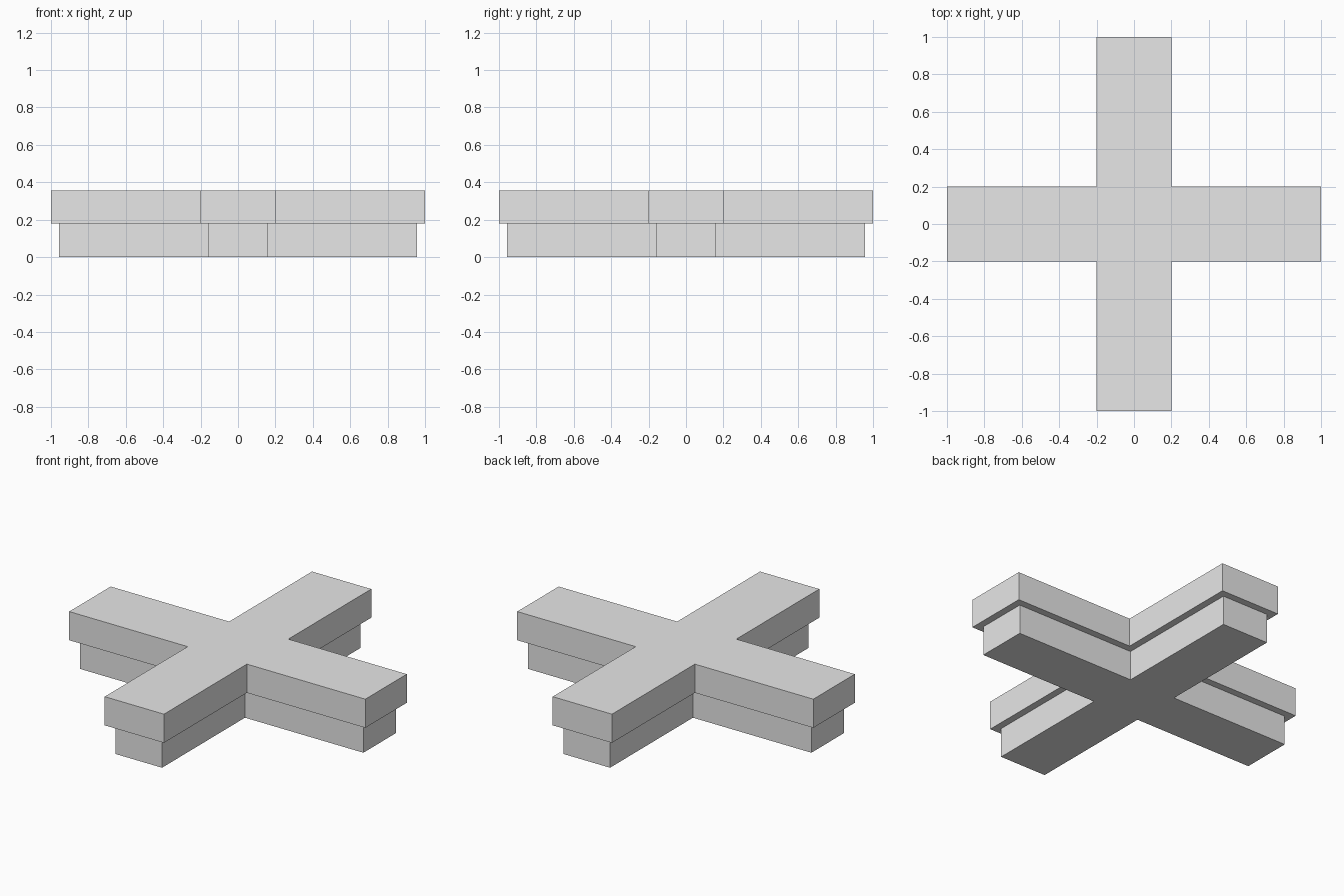
import bpy
import bmesh

if "Cube" in bpy.data.objects:
    bpy.data.objects.remove(bpy.data.objects["Cube"], do_unlink=True)

GREY = (0.8, 0.8, 0.8, 1.0)
grey = bpy.data.materials.new("plain_grey")
grey.use_nodes = True
grey.diffuse_color = GREY
grey.node_tree.nodes["Principled BSDF"].inputs["Base Color"].default_value = GREY


def cross_slab(name, reach, half_width, bottom, top):
    """Extrude a plus-shaped outline between two heights."""
    outline = []
    # One arm end and its inner corner, turned through four quarter turns
    arm = [(reach, -half_width), (reach, half_width), (half_width, half_width)]
    for _ in range(4):
        outline += arm
        arm = [(-y, x) for x, y in arm]
    bm = bmesh.new()
    base = bm.faces.new([bm.verts.new((x, y, bottom)) for x, y in outline])
    extruded = bmesh.ops.extrude_face_region(bm, geom=[base], use_keep_orig=True)
    raised = [v for v in extruded["geom"] if isinstance(v, bmesh.types.BMVert)]
    bmesh.ops.translate(bm, verts=raised, vec=(0, 0, top - bottom))
    bmesh.ops.recalc_face_normals(bm, faces=bm.faces)
    mesh = bpy.data.meshes.new(name)
    bm.to_mesh(mesh)
    bm.free()
    mesh.materials.append(grey)
    obj = bpy.data.objects.new(name, mesh)
    bpy.context.collection.objects.link(obj)
    return obj


# Narrower cross below, wider cross resting on it
cross_slab("lower_cross", 0.957, 0.157, 0.0, 0.18)
cross_slab("upper_cross", 1.0, 0.2, 0.18, 0.355)
